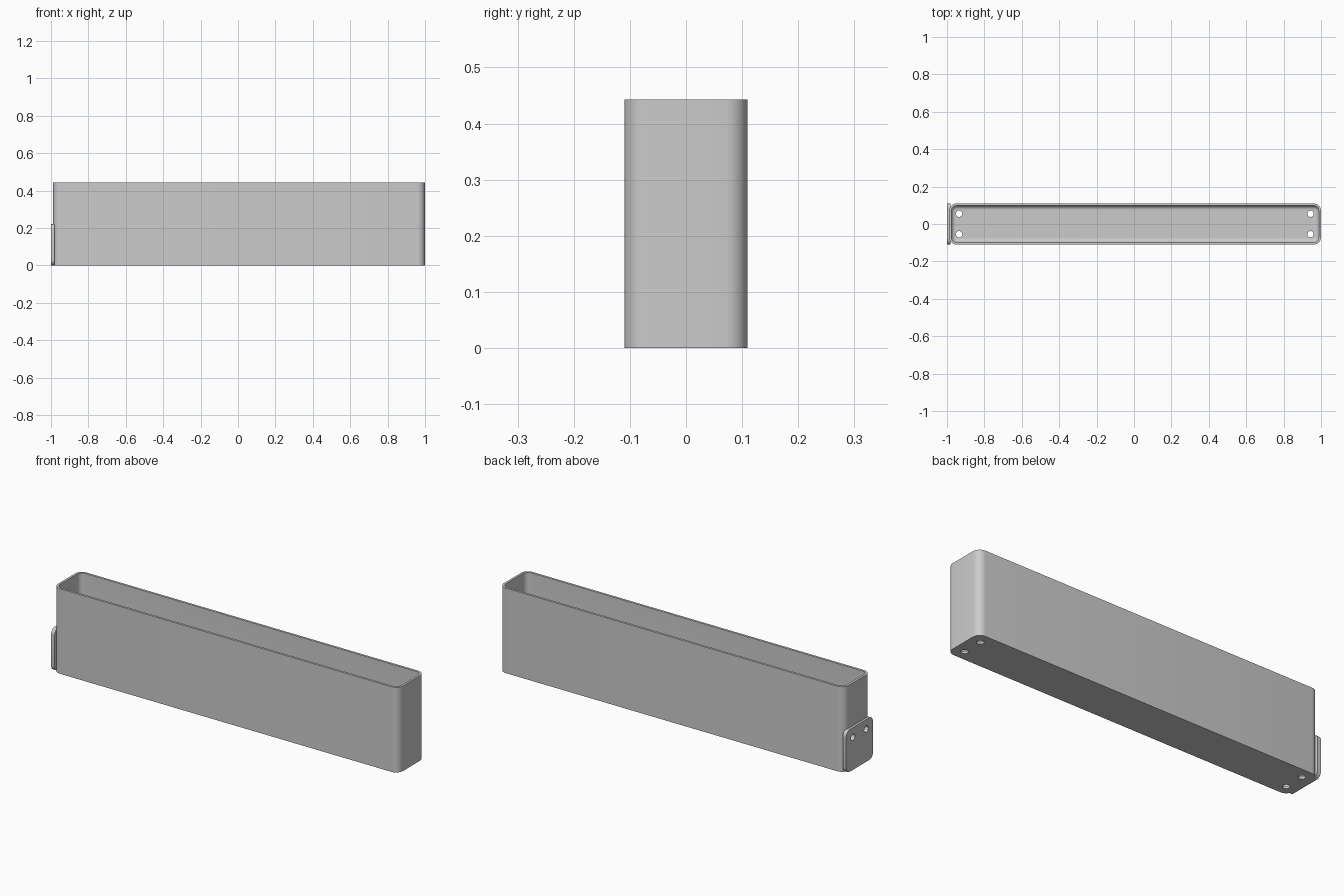
import bpy, bmesh, math
from mathutils import Matrix, Vector

cube = bpy.data.objects.get("Cube")
if cube:
    bpy.data.objects.remove(cube)

LEFT, RIGHT, HALF_W, HEIGHT = -0.988, 1.0, 0.11, 0.443
WALL, CORNER, FILLET = 0.012, 0.04, 0.022
HOLE_R = 0.017

grey = bpy.data.materials.new("plain grey")
grey.use_nodes = True
colour = (0.6, 0.6, 0.6, 1)
grey.diffuse_color = colour
grey.node_tree.nodes["Principled BSDF"].inputs["Base Color"].default_value = colour


def rounded_rect(a0, a1, b0, b1, r, steps=8):
    """Counter-clockwise outline of a rectangle with rounded corners."""
    points = []
    centres = [(a1 - r, b1 - r), (a0 + r, b1 - r), (a0 + r, b0 + r), (a1 - r, b0 + r)]
    for quarter, (ca, cb) in enumerate(centres):
        for i in range(steps + 1):
            t = (quarter + i / steps) * math.pi / 2
            points.append((ca + r * math.cos(t), cb + r * math.sin(t)))
    return points


def loft(name, rings):
    """Skin a list of equal point rings and cap both ends."""
    bm = bmesh.new()
    loops = [[bm.verts.new(p) for p in ring] for ring in rings]
    for low, high in zip(loops, loops[1:]):
        for i in range(len(low)):
            j = (i + 1) % len(low)
            bm.faces.new((low[i], low[j], high[j], high[i]))
    bm.faces.new(loops[0][::-1])
    bm.faces.new(loops[-1])
    bmesh.ops.recalc_face_normals(bm, faces=bm.faces)
    return add_object(name, bm)


def add_object(name, bm):
    mesh = bpy.data.meshes.new(name)
    bm.to_mesh(mesh)
    bm.free()
    mesh.materials.append(grey)
    obj = bpy.data.objects.new(name, mesh)
    bpy.context.collection.objects.link(obj)
    return obj


def tray_ring(inset, z):
    outline = rounded_rect(LEFT + inset, RIGHT - inset, inset - HALF_W,
                           HALF_W - inset, CORNER - inset)
    return [(x, y, z) for x, y in outline]


# Open tray: outer wall, rim, inner wall and a filleted floor
rings = [tray_ring(0, 0), tray_ring(0, HEIGHT), tray_ring(WALL, HEIGHT)]
for i in range(7):
    t = i / 6 * math.pi / 2
    rings.append(tray_ring(WALL + FILLET * (1 - math.cos(t)),
                           WALL + FILLET * (1 - math.sin(t))))
tray = loft("tray", rings)

# Mounting plate on the end wall
plate_outline = rounded_rect(-HALF_W, HALF_W, 0, 0.22, 0.03)
plate = loft("mounting_plate",
             [[(x, y, z) for y, z in plate_outline] for x in (-1.0, -0.98)])

# Screw holes: four through the floor, two through the plate and end wall
bm = bmesh.new()
holes = [(Vector((x, y, 0)), "Z") for x in (-0.935, 0.944) for y in (-0.055, 0.055)]
holes += [(Vector((-0.99, y, 0.17)), "Y") for y in (-0.055, 0.055)]
for centre, axis in holes:
    turn = Matrix.Rotation(math.pi / 2, 4, "Y") if axis == "Y" else Matrix()
    bmesh.ops.create_cone(bm, cap_ends=True, segments=32, radius1=HOLE_R,
                          radius2=HOLE_R, depth=0.08,
                          matrix=Matrix.Translation(centre) @ turn)
cutter = add_object("hole_cutter", bm)
cutter.hide_render = True

for obj in (tray, plate):
    bpy.ops.object.select_all(action="DESELECT")
    obj.select_set(True)
    bpy.context.view_layer.objects.active = obj
    cut = obj.modifiers.new("screw_holes", "BOOLEAN")
    cut.operation = "DIFFERENCE"
    cut.solver = "EXACT"
    cut.object = cutter
    bpy.ops.object.modifier_apply(modifier=cut.name)
    bpy.ops.object.shade_smooth_by_angle(angle=math.radians(30))

bpy.data.objects.remove(cutter)
